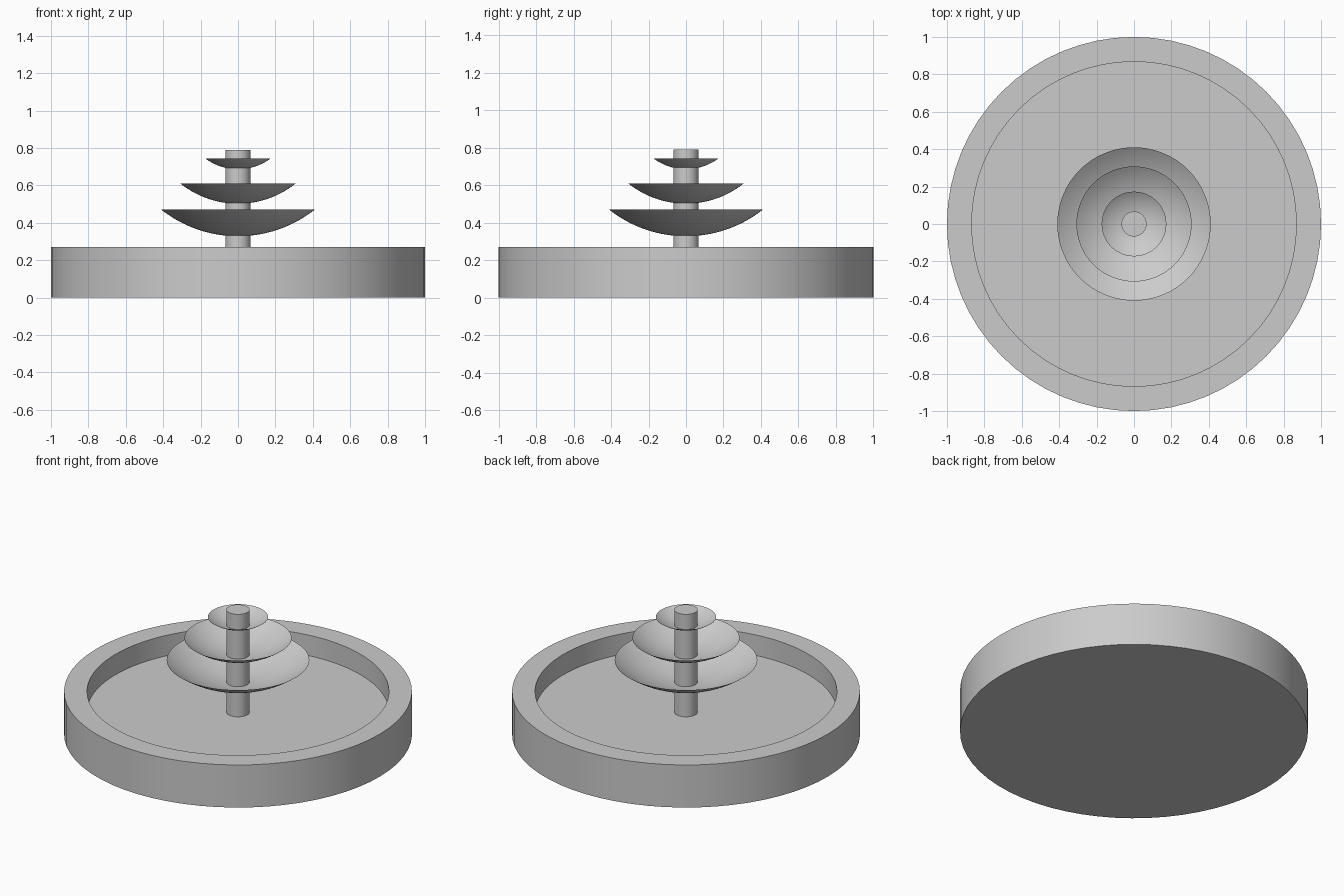
import bpy, bmesh
from math import sin, cos, asin, pi

if "Cube" in bpy.data.objects:
    bpy.data.objects.remove(bpy.data.objects["Cube"])

PILLAR_R = 0.067


def lathe(name, profile, segments):
    """Spin an (r, z) profile round the z axis; r = 0 makes a pole."""
    bm = bmesh.new()
    rings = []
    for r, z in profile:
        if r == 0:
            rings.append([bm.verts.new((0, 0, z))] * segments)
        else:
            rings.append([bm.verts.new((r * cos(2 * pi * i / segments),
                                        r * sin(2 * pi * i / segments), z))
                          for i in range(segments)])
    for a, b in zip(rings, rings[1:]):
        for i in range(segments):
            j = (i + 1) % segments
            quad = dict.fromkeys([a[i], a[j], b[j], b[i]])
            bm.faces.new(list(quad))
    mesh = bpy.data.meshes.new(name)
    bm.to_mesh(mesh)
    bm.free()
    obj = bpy.data.objects.new(name, mesh)
    bpy.context.collection.objects.link(obj)
    bpy.context.view_layer.objects.active = obj
    bpy.ops.object.select_all(action='DESELECT')
    obj.select_set(True)
    bpy.ops.object.shade_smooth_by_angle(angle=0.6)
    return obj


def bowl(name, rim_r, rim_z, depth):
    """Thin spherical cap opening upward, meeting the pillar."""
    R = (rim_r ** 2 + depth ** 2) / (2 * depth)
    a0, a1 = asin(PILLAR_R * 0.95 / R), asin(rim_r / R)
    steps = 12
    angles = [a0 + (a1 - a0) * i / steps for i in range(steps + 1)]
    base = rim_z - depth
    return lathe(name, [(R * sin(a), base + R * (1 - cos(a))) for a in angles], 64)


# Round pool with a raised rim
lathe("basin", [(0, 0), (1, 0), (1, 0.27), (0.868, 0.27), (0.868, 0.14), (0, 0.14)], 64)

# Central column
lathe("pillar", [(PILLAR_R, 0.14), (PILLAR_R, 0.79), (0, 0.79)], 32)

# Three tiers of shallow bowls
bowl("lower_bowl", 0.41, 0.47, 0.142)
bowl("middle_bowl", 0.308, 0.61, 0.108)
bowl("upper_bowl", 0.173, 0.743, 0.057)
